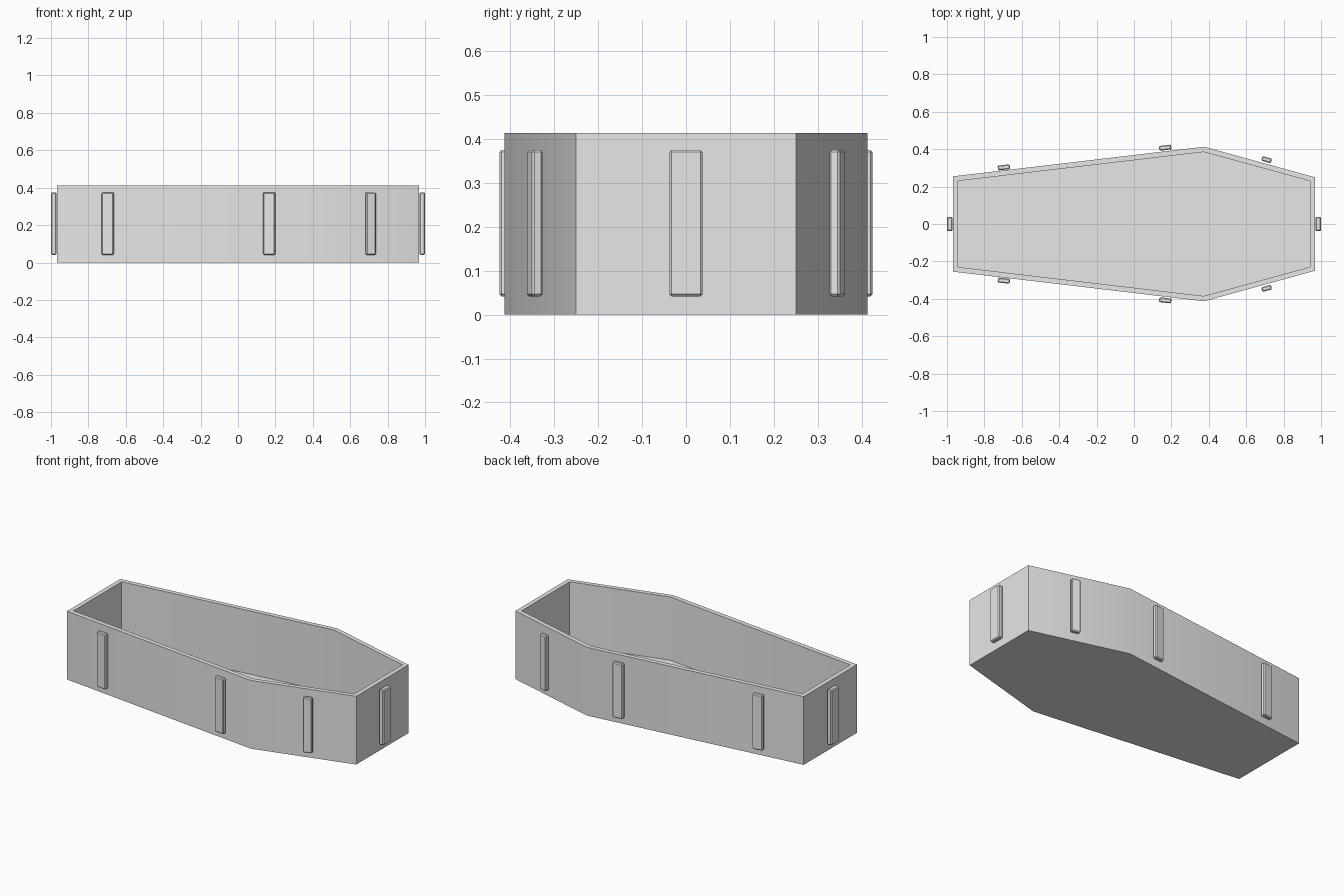
import bpy, bmesh, math

cube = bpy.data.objects.get("Cube")
if cube:
    bpy.data.objects.remove(cube, do_unlink=True)

HEIGHT, FLOOR = 0.413, 0.03

grey = bpy.data.materials.new("plain_grey")
grey.use_nodes = True
grey.diffuse_color = (0.8, 0.8, 0.8, 1)
grey.node_tree.nodes["Principled BSDF"].inputs["Base Color"].default_value = (0.8, 0.8, 0.8, 1)


def finish(name, bm):
    bmesh.ops.recalc_face_normals(bm, faces=bm.faces)
    mesh = bpy.data.meshes.new(name)
    bm.to_mesh(mesh)
    bm.free()
    mesh.materials.append(grey)
    obj = bpy.data.objects.new(name, mesh)
    bpy.context.collection.objects.link(obj)
    bpy.ops.object.select_all(action='DESELECT')
    obj.select_set(True)
    bpy.context.view_layer.objects.active = obj
    bpy.ops.object.shade_smooth_by_angle(angle=math.radians(30))
    return obj


def ring(bm, half, z):
    # Mirror half an outline across y = 0
    pts = half + [(x, -y) for x, y in reversed(half)]
    return [bm.verts.new((x, y, z)) for x, y in pts]


# Open six-sided box: outer wall, rim, inner wall and floor
outer = [(-0.967, 0.255), (0.375, 0.413), (0.967, 0.25)]
inner = [(-0.94, 0.23), (0.373, 0.385), (0.94, 0.23)]
bm = bmesh.new()
rings = [ring(bm, outer, 0), ring(bm, outer, HEIGHT),
         ring(bm, inner, HEIGHT), ring(bm, inner, FLOOR)]
for low, high in zip(rings, rings[1:]):
    for i in range(len(low)):
        j = (i + 1) % len(low)
        bm.faces.new((low[i], low[j], high[j], high[i]))
bm.faces.new(rings[0])
bm.faces.new(rings[-1])
finish("box_body", bm)


# Bevelled upright battens around the wall
def batten(name, x, y, width, depth, angle):
    bm = bmesh.new()
    bmesh.ops.create_cube(bm, size=1)
    bmesh.ops.scale(bm, verts=bm.verts, vec=(width, depth, 0.333))
    bmesh.ops.bevel(bm, geom=bm.edges[:], offset=0.005, segments=1, affect='EDGES')
    obj = finish(name, bm)
    obj.location = (x, y, 0.208)
    obj.rotation_euler.z = angle


foot_slope = math.atan2(0.158, 1.342)
head_slope = math.atan2(-0.163, 0.592)
for side, s in (("back", 1), ("front", -1)):
    batten(side + "_foot_batten", -0.696, s * 0.303, 0.065, 0.026, s * foot_slope)
    batten(side + "_middle_batten", 0.167, s * 0.408, 0.065, 0.026, s * foot_slope)
    batten(side + "_head_batten", 0.709, s * 0.344, 0.053, 0.025, s * head_slope)
for end, s in (("head", 1), ("foot", -1)):
    batten(end + "_end_batten", s * 0.985, 0, 0.075, 0.03, math.pi / 2)
